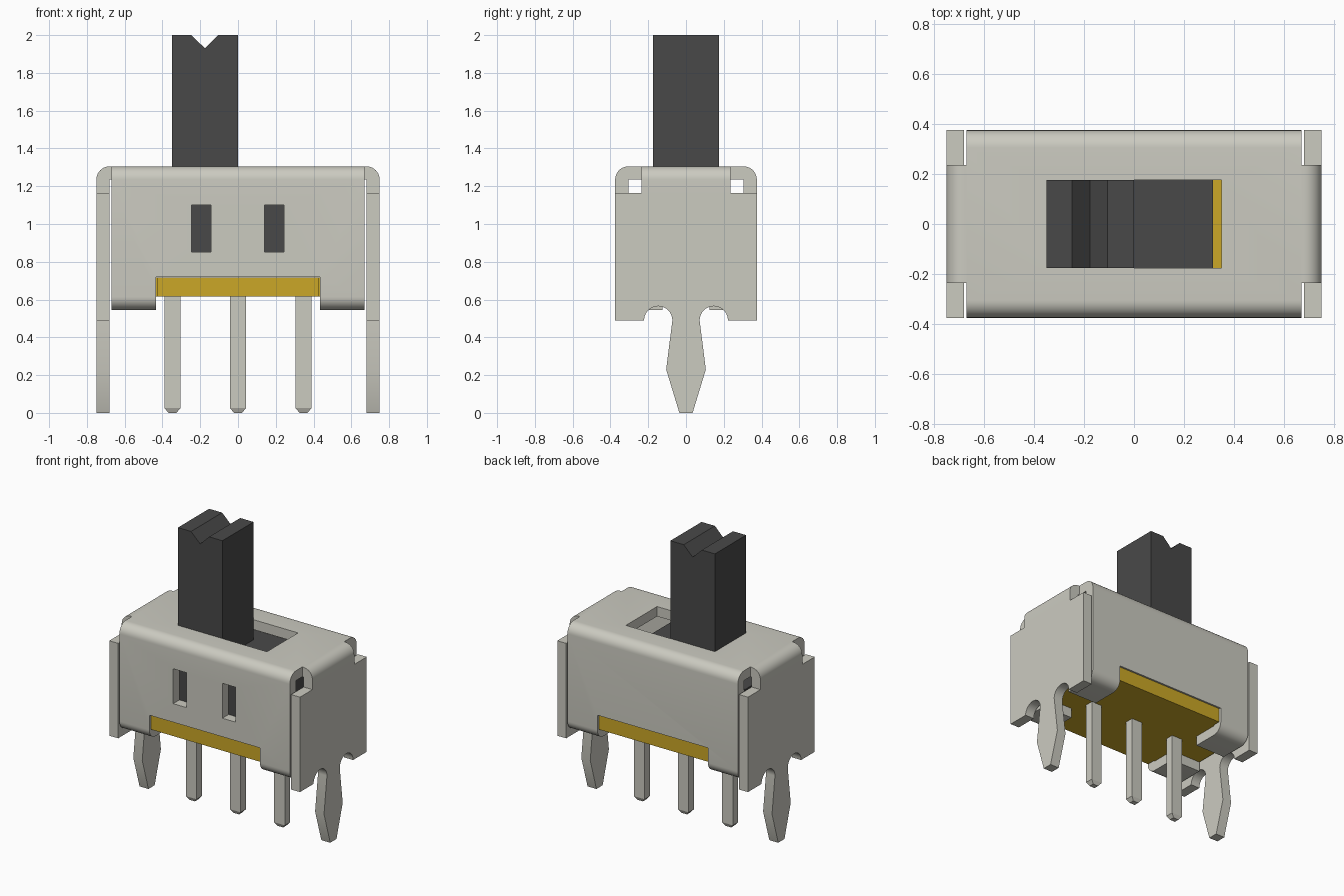
import bpy, bmesh, math
from mathutils import Vector

if "Cube" in bpy.data.objects:
    bpy.data.objects.remove(bpy.data.objects["Cube"])


def material(name, rgb):
    m = bpy.data.materials.new(name)
    m.diffuse_color = (*rgb, 1)
    m.use_nodes = True
    m.node_tree.nodes["Principled BSDF"].inputs["Base Color"].default_value = m.diffuse_color
    return m


METAL = material("tin_metal", (0.60, 0.594, 0.53))
DARK = material("dark_plastic", (0.066, 0.066, 0.066))
GOLD = material("amber_board", (0.60, 0.39, 0.02))


def prism(name, pts, axis, a, b, mat):
    """Extrude a 2D profile along an axis: x -> (y,z), y -> (x,z), z -> (x,y)."""
    place = {"x": lambda p, t: (t, p[0], p[1]),
             "y": lambda p, t: (p[0], t, p[1]),
             "z": lambda p, t: (p[0], p[1], t)}[axis]
    bm = bmesh.new()
    face = bm.faces.new([bm.verts.new(place(p, a)) for p in pts])
    res = bmesh.ops.extrude_face_region(bm, geom=[face])
    move = Vector(place((0, 0), b - a))
    bmesh.ops.translate(bm, vec=move, verts=[v for v in res["geom"] if isinstance(v, bmesh.types.BMVert)])
    bmesh.ops.recalc_face_normals(bm, faces=bm.faces)
    me = bpy.data.meshes.new(name)
    bm.to_mesh(me)
    bm.free()
    me.materials.append(mat)
    ob = bpy.data.objects.new(name, me)
    bpy.context.collection.objects.link(ob)
    return ob


def box(name, x, y, z, mat):
    rect = [(x[0], y[0]), (x[1], y[0]), (x[1], y[1]), (x[0], y[1])]
    return prism(name, rect, "z", z[0], z[1], mat)


def arc(cx, cy, r, a0, a1, n=10):
    return [(cx + r * math.cos(math.radians(a0 + (a1 - a0) * i / n)),
             cy + r * math.sin(math.radians(a0 + (a1 - a0) * i / n))) for i in range(n + 1)]


def mirrored(half):
    """Close a profile by mirroring its half across the vertical axis."""
    return half + [(-u, v) for u, v in reversed(half)]


def activate(ob):
    bpy.ops.object.select_all(action="DESELECT")
    ob.select_set(True)
    bpy.context.view_layer.objects.active = ob


def smooth(ob):
    activate(ob)
    bpy.ops.object.shade_smooth_by_angle(angle=math.radians(30))


def cut(ob, x, y, z):
    cutter = box("cutter", x, y, z, METAL)
    cutter.hide_render = True
    mod = ob.modifiers.new("cut", "BOOLEAN")
    mod.operation, mod.solver, mod.object = "DIFFERENCE", "EXACT", cutter
    activate(ob)
    bpy.ops.object.modifier_apply(modifier=mod.name)
    bpy.data.objects.remove(cutter)


# Folded cover: top, front and back walls, and tabs folded under the board
half = [(0.125, 0.615), (0.125, 0.545)]
half += arc(0.305, 0.615, 0.07, -90, 0) + arc(0.305, 1.235, 0.07, 0, 90)
inner = [(-0.305, 1.235), (-0.305, 0.615)]
outer_right = half[1:]
profile = ([(0.125, 0.615)] + outer_right + [(-u, v) for u, v in reversed(outer_right)]
           + [(-0.125, 0.615), (-0.305, 0.615), (-0.305, 1.235), (0.305, 1.235), (0.305, 0.615)])
cover = prism("cover", profile, "x", -0.67, 0.67, METAL)
cut(cover, (-0.435, 0.435), (-0.5, 0.5), (0.4, 0.72))       # board opening
cut(cover, (-0.35, 0.35), (-0.175, 0.175), (1.2, 1.4))      # slider slot
for x0 in (-0.247, 0.14):                                   # front windows
    cut(cover, (x0, x0 + 0.104), (-0.45, -0.25), (0.852, 1.10))
smooth(cover)

# End plates with snap-in legs, joined to the cover by bent straps
plate = [(0.375, 1.165), (0.375, 0.49)] + arc(0.147, 0.49, 0.075, 0, 180, 14)
plate += [(0.105, 0.23), (0.035, 0)]
for side, s in (("right", 1), ("left", -1)):
    smooth(prism("end_plate_" + side, mirrored(plate), "x", s * 0.68, s * 0.75, METAL))
    strap = [(0.75, 1.165)] + arc(0.68, 1.235, 0.07, 0, 90)
    strap += [(0.67, 1.305), (0.67, 1.235), (0.68, 1.235), (0.68, 1.165)]
    smooth(prism("strap_" + side, [(s * u, v) for u, v in strap], "y", -0.235, 0.235, METAL))

# Terminal board, with its wider middle filling the cover openings
box("board", (-0.67, 0.67), (-0.304, 0.304), (0.616, 0.718), GOLD)
for side, s in (("front", -1), ("back", 1)):
    box("board_tab_" + side, (-0.428, 0.428), sorted((s * 0.304, s * 0.365)), (0.616, 0.718), GOLD)

# Slider: block inside the cover and a handle with a notched tip
box("slider_block", (-0.665, 0.315), (-0.30, 0.30), (0.72, 1.163), DARK)
handle = [(-0.35, 1.16), (0, 1.16), (0, 2), (-0.105, 2), (-0.175, 1.93), (-0.247, 2), (-0.35, 2)]
prism("slider_handle", handle, "y", -0.175, 0.175, DARK)

# Three terminal pins with tapered tips
for name, x in (("left", -0.347), ("middle", 0), ("right", 0.347)):
    pin = box("pin_" + name, (x - 0.042, x + 0.042), (-0.03, 0.03), (0.025, 0.617), METAL)
    bm = bmesh.new()
    bm.from_mesh(pin.data)
    bottom = min(bm.faces, key=lambda f: f.calc_center_median().z)
    tip = bmesh.ops.extrude_discrete_faces(bm, faces=[bottom])["faces"][0]
    for v in tip.verts:
        v.co = (x + (v.co.x - x) * 0.5, v.co.y * 0.6, 0)
    bmesh.ops.recalc_face_normals(bm, faces=bm.faces)
    bm.to_mesh(pin.data)
    bm.free()
